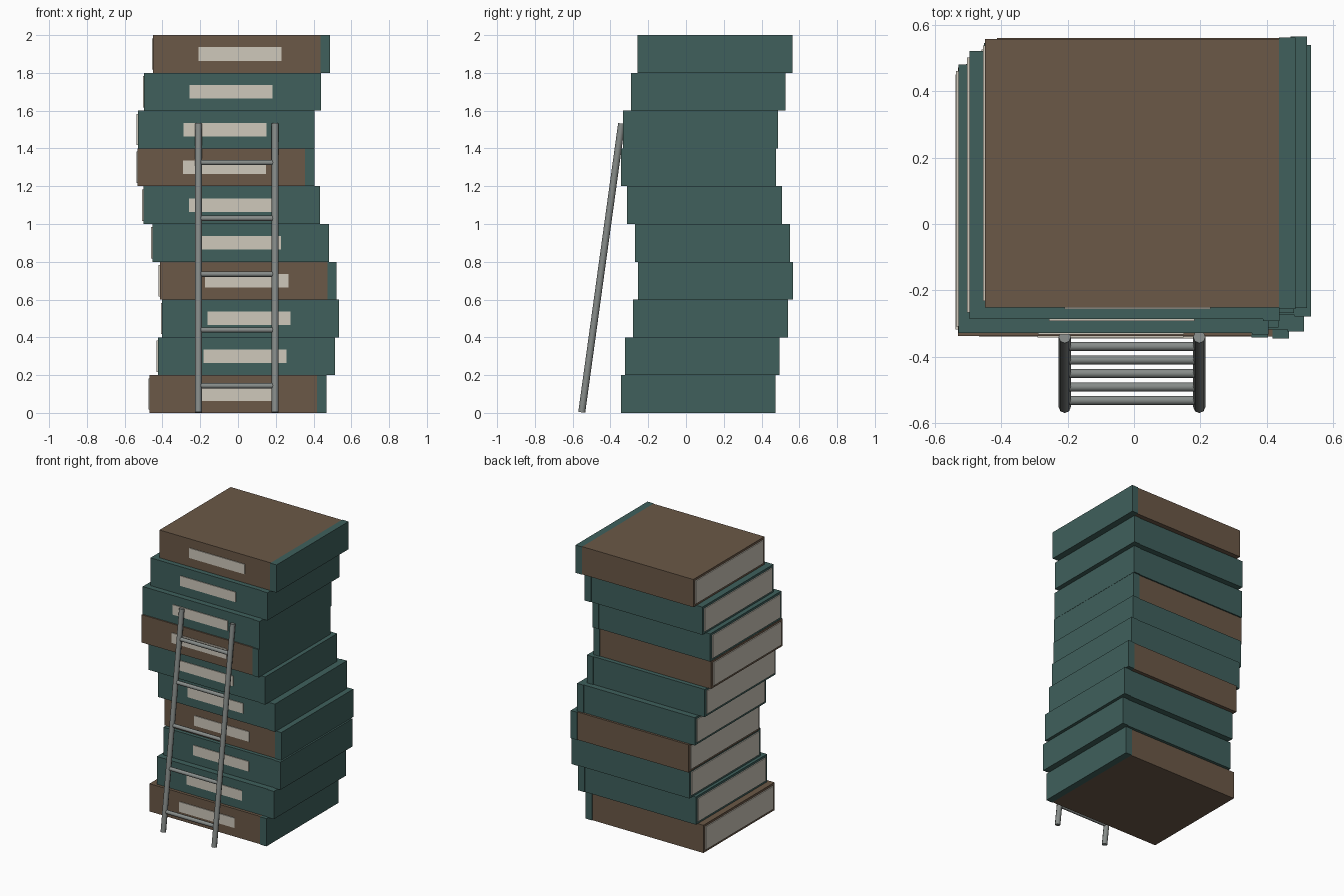
import bpy
import math
from mathutils import Vector

if "Cube" in bpy.data.objects:
    bpy.data.objects.remove(bpy.data.objects["Cube"])


def material(name, rgb):
    m = bpy.data.materials.new(name)
    m.diffuse_color = (*rgb, 1)
    m.use_nodes = True
    m.node_tree.nodes["Principled BSDF"].inputs["Base Color"].default_value = m.diffuse_color
    return m


BROWN = material("brown_cloth", (0.147, 0.098, 0.063))
TEAL = material("teal_cloth", (0.050, 0.117, 0.107))
PAPER = material("paper", (0.62, 0.58, 0.50))
METAL = material("ladder_metal", (0.24, 0.26, 0.25))


def box(name, x, y, z, mat):
    """Box from (min, max) pairs."""
    bpy.ops.mesh.primitive_cube_add(size=1, location=[sum(r) / 2 for r in (x, y, z)])
    ob = bpy.context.object
    ob.name = name
    ob.scale = [r[1] - r[0] for r in (x, y, z)]
    bpy.ops.object.transform_apply(location=False, rotation=False, scale=True)
    ob.data.materials.append(mat)
    return ob


def rod(name, a, b, radius):
    a, b = Vector(a), Vector(b)
    bpy.ops.mesh.primitive_cylinder_add(vertices=8, radius=radius,
                                        depth=(b - a).length, location=(a + b) / 2)
    ob = bpy.context.object
    ob.name = name
    ob.rotation_euler = (b - a).to_track_quat('Z', 'Y').to_euler()
    ob.data.materials.append(METAL)
    bpy.ops.object.shade_smooth_by_angle(angle=math.radians(50))
    return ob


# Stack of ten books, swaying in x and y
H = 0.2
for i in range(10):
    cx = 0.067 * math.sin(0.73 * i)
    cy = 0.111 - 0.046 * math.cos(i)
    z = i * H
    cloth = BROWN if i % 3 == 0 else TEAL
    box(f"book_cover_{i}", (cx - 0.468, cx + 0.418), (cy - 0.405, cy + 0.405), (z, z + H), cloth)
    box(f"book_spine_{i}", (cx + 0.418, cx + 0.468), (cy - 0.41, cy + 0.41), (z, z + H), TEAL)
    box(f"book_pages_{i}", (cx - 0.475, cx + 0.40), (cy - 0.385, cy + 0.385),
        (z + 0.017, z + H - 0.017), PAPER)
    box(f"book_label_{i}", (cx - 0.228, cx + 0.212), (cy - 0.410, cy - 0.40),
        (z + 0.064, z + 0.136), PAPER)

# Leaning ladder
LX, FOOT, TOP = -0.006, Vector((0, -0.552, 0.003)), Vector((0, -0.341, 1.532))
for side, s in (("left", -1), ("right", 1)):
    off = Vector((LX + s * 0.203, 0, 0))
    rod(f"ladder_rail_{side}", FOOT + off, TOP + off, 0.0185)
for k in range(5):
    p = FOOT.lerp(TOP, (0.141 + 0.296 * k) / 1.532)
    rod(f"ladder_rung_{k}", p + Vector((LX - 0.203, 0, 0)), p + Vector((LX + 0.203, 0, 0)), 0.014)
